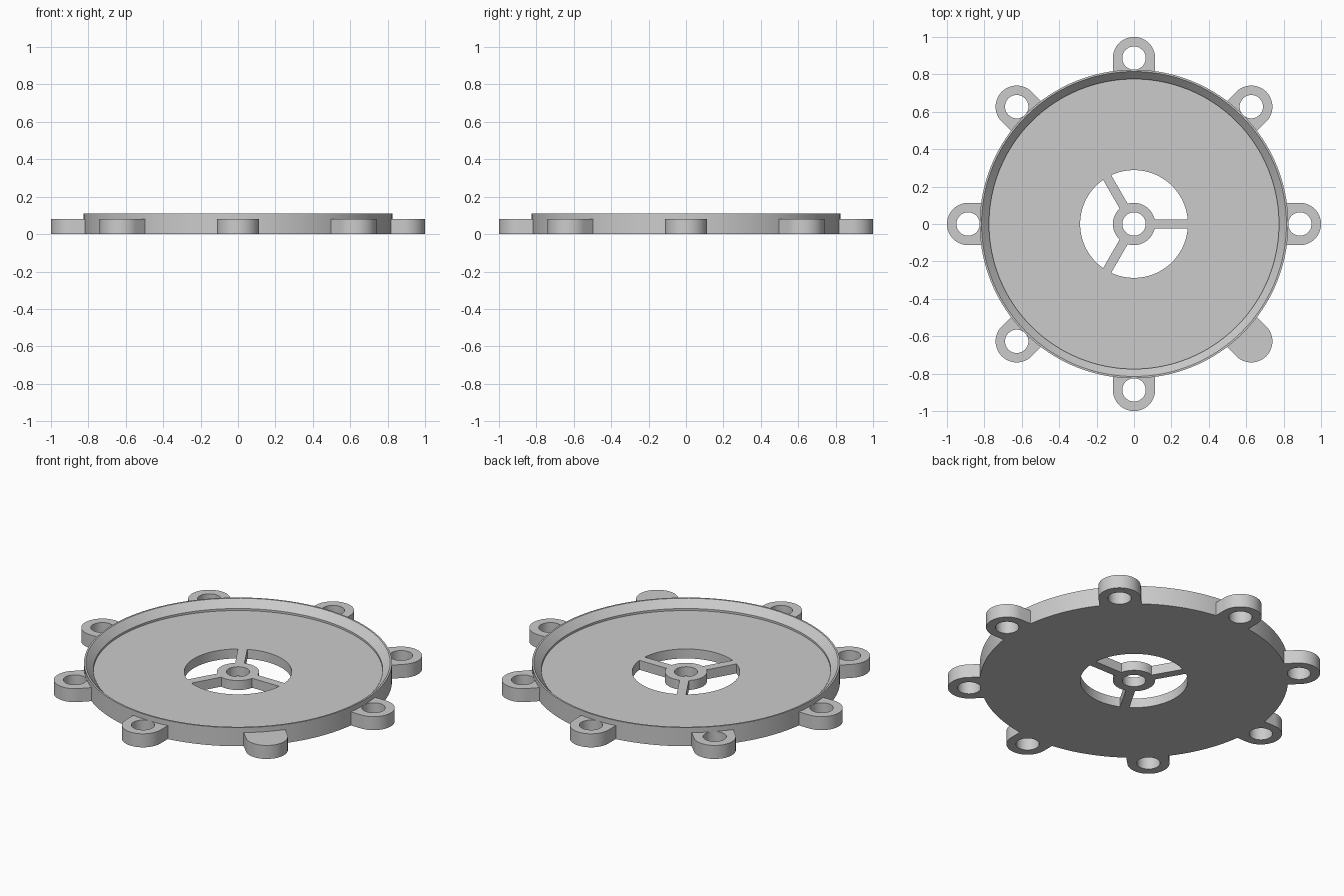
import bpy, bmesh, math
from mathutils import Matrix

cube = bpy.data.objects.get("Cube")
if cube:
    bpy.data.objects.remove(cube, do_unlink=True)

grey = bpy.data.materials.new("plain grey")
grey.use_nodes = True
COLOUR = (0.6, 0.6, 0.6, 1)
grey.diffuse_color = COLOUR
grey.node_tree.nodes["Principled BSDF"].inputs["Base Color"].default_value = COLOUR

FLOOR, LUG_TOP, RIM_TOP = 0.056, 0.08, 0.11
RIM_R, LUG_R, HOLE_R, LUG_DIST = 0.825, 0.113, 0.0625, 0.887
WINDOW_R, HUB_R, SPOKE_HALF = 0.288, 0.113, 0.025


def finish(name, bm, turn=0):
    bmesh.ops.recalc_face_normals(bm, faces=bm.faces)
    bm.transform(Matrix.Rotation(turn, 4, "Z"))
    mesh = bpy.data.meshes.new(name)
    bm.to_mesh(mesh)
    bm.free()
    mesh.materials.append(grey)
    obj = bpy.data.objects.new(name, mesh)
    bpy.context.collection.objects.link(obj)
    bpy.ops.object.select_all(action="DESELECT")
    obj.select_set(True)
    bpy.context.view_layer.objects.active = obj
    bpy.ops.object.shade_smooth_by_angle(angle=math.radians(25))
    return obj


def arc(cx, radius, start, end, steps):
    angles = [start + (end - start) * i / steps for i in range(steps + 1)]
    return [(cx + radius * math.cos(a), radius * math.sin(a)) for a in angles]


def lathe(name, profile, steps=128):
    """Turn a closed (radius, height) profile about the z axis."""
    bm = bmesh.new()
    rings = []
    for i in range(steps):
        a = math.tau * i / steps
        rings.append([bm.verts.new((r * math.cos(a), r * math.sin(a), z)) for r, z in profile])
    for i in range(steps):
        here, there = rings[i], rings[(i + 1) % steps]
        for j in range(len(profile)):
            k = (j + 1) % len(profile)
            bm.faces.new((here[j], there[j], there[k], here[k]))
    return finish(name, bm)


def prism(name, loops, bottom, top, turn=0):
    """Extrude an outline, with any inner loops left as holes."""
    bm = bmesh.new()
    edges = []
    for loop in loops:
        verts = [bm.verts.new((x, y, bottom)) for x, y in loop]
        edges += [bm.edges.new((v, verts[(i + 1) % len(verts)])) for i, v in enumerate(verts)]
    bmesh.ops.triangle_fill(bm, edges=edges, use_beauty=True)
    result = bmesh.ops.extrude_face_region(bm, geom=bm.faces[:], use_keep_orig=True)
    raised = [g for g in result["geom"] if isinstance(g, bmesh.types.BMVert)]
    bmesh.ops.translate(bm, verts=raised, vec=(0, 0, top - bottom))
    return finish(name, bm, turn)


# Dish with a low floor, a small step and a flared rim
lathe("dish", [(WINDOW_R, 0), (RIM_R, 0), (RIM_R, RIM_TOP), (0.815, RIM_TOP),
               (0.775, 0.068), (0.775, FLOOR), (WINDOW_R, FLOOR)])

# Central hub and its three spokes
lathe("hub", [(HOLE_R, 0), (HUB_R, 0), (HUB_R, FLOOR), (HOLE_R, FLOOR)], 64)
inner = math.sqrt(HUB_R ** 2 - SPOKE_HALF ** 2) - 0.001
outer = math.sqrt(WINDOW_R ** 2 - SPOKE_HALF ** 2) + 0.001
for i in range(3):
    prism(f"spoke_{i + 1}", [[(inner, -SPOKE_HALF), (outer, -SPOKE_HALF),
                              (outer, SPOKE_HALF), (inner, SPOKE_HALF)]],
          0, FLOOR, math.tau * i / 3)

# Eight mounting lugs whose inner ends follow the rim
half = math.asin(LUG_R / (RIM_R - 0.003))
lug_outline = (arc(LUG_DIST, LUG_R, -math.pi / 2, math.pi / 2, 32)
               + arc(0, RIM_R - 0.003, half, -half, 8))
hole = arc(LUG_DIST, HOLE_R, 0, math.tau, 40)[:-1]
for i in range(8):
    prism(f"lug_{i + 1}", [lug_outline, hole], 0, LUG_TOP, math.tau * i / 8)

# Thin cap closing the top of one lug hole
prism("lug_cap", [hole], LUG_TOP - 0.006, LUG_TOP, -math.pi / 4)
